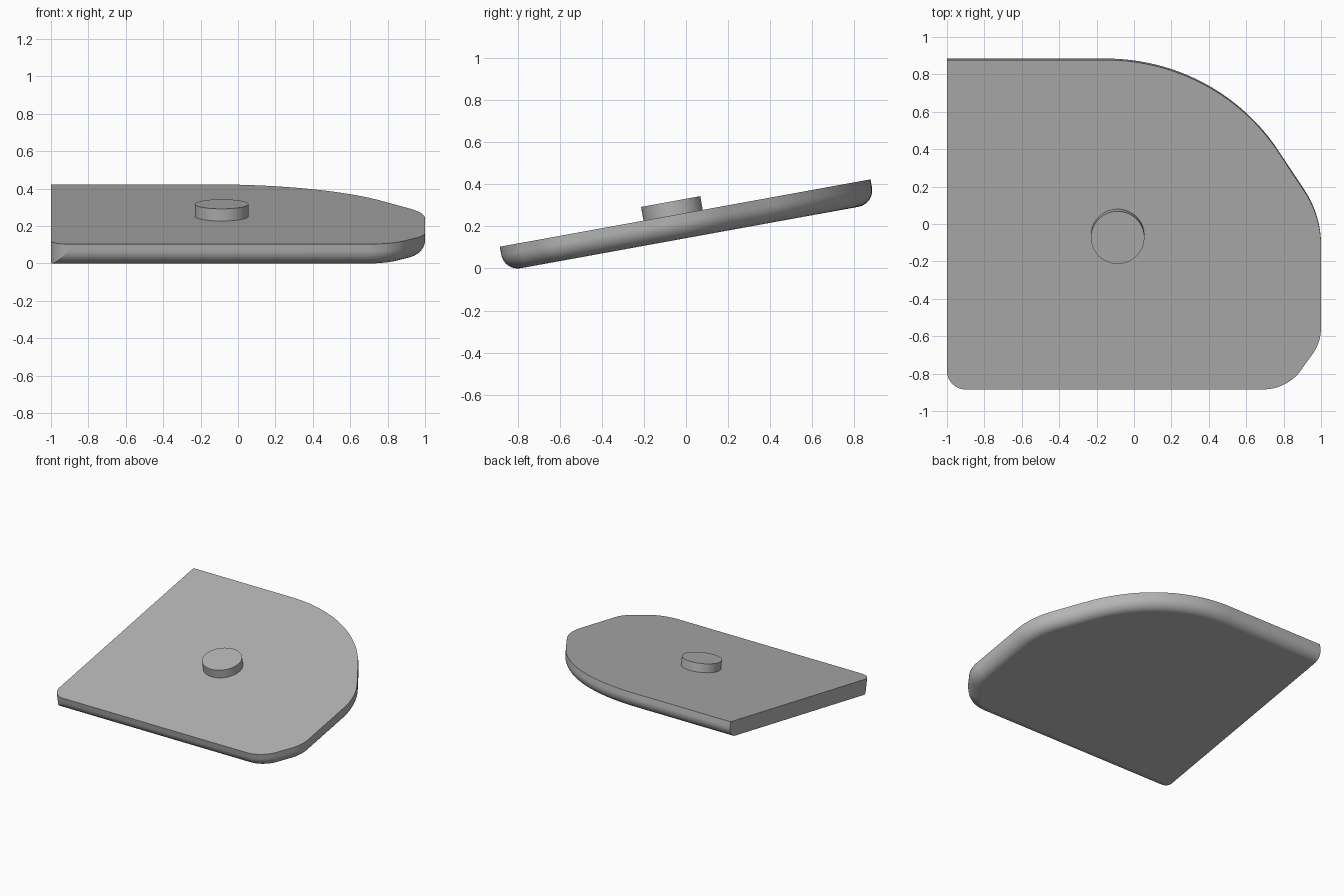
import bpy, bmesh
from math import sin, cos, asin, radians, pi

if "Cube" in bpy.data.objects:
    bpy.data.objects.remove(bpy.data.objects["Cube"], do_unlink=True)

THICK, FILLET, HALF = 0.118, 0.08, 0.895
TILT = radians(10.3)

grey = bpy.data.materials.new("plain grey")
grey.use_nodes = True
color = (0.46, 0.46, 0.46, 1)
grey.diffuse_color = color
grey.node_tree.nodes["Principled BSDF"].inputs["Base Color"].default_value = color


def arc(cx, cy, r, start, end, steps):
    angles = [start + (end - start) * i / steps for i in range(steps + 1)]
    return [(cx + r * cos(a), cy + r * sin(a)) for a in angles]


def outline(inset):
    """Clockwise plate outline; the flat left side and its corner are never inset."""
    pts = [(-1, HALF - inset)]
    for cx, cy, r, a, b, n in ((-0.15, -0.205, 1.1, 90, 34.5, 24),
                               (0.46, -0.115, 0.54, 34.5, 0, 12),
                               (0.75, -0.56, 0.25, 0, -39, 10),
                               (0.69, -0.645, 0.25, -39, -90, 12)):
        pts += arc(cx, cy, r - inset, radians(a), radians(b), n)
    corner = 0.1
    pts += arc(-0.9, corner - HALF, corner, -pi + asin((corner - inset) / corner), -pi, 10)
    return pts


def finish(bm, name):
    bmesh.ops.recalc_face_normals(bm, faces=bm.faces)
    mesh = bpy.data.meshes.new(name)
    bm.to_mesh(mesh)
    bm.free()
    mesh.materials.append(grey)
    ob = bpy.data.objects.new(name, mesh)
    bpy.context.collection.objects.link(ob)
    bpy.ops.object.select_all(action='DESELECT')
    ob.select_set(True)
    bpy.context.view_layer.objects.active = ob
    bpy.ops.object.shade_smooth_by_angle(angle=radians(30))
    ob.modifiers.new("flat caps", 'WEIGHTED_NORMAL').keep_sharp = True
    return ob


# Plate: straight rim, then a rounded lower edge
levels = [(0, 0)]
for i in range(11):
    a = pi / 2 * i / 10
    levels.append((FILLET * (1 - cos(a)), FILLET - THICK - FILLET * sin(a)))
bm = bmesh.new()
rings = [[bm.verts.new((x, y, z)) for x, y in outline(s)] for s, z in levels]
count = len(rings[0])
for upper, lower in zip(rings, rings[1:]):
    for i in range(count):
        j = (i + 1) % count
        bm.faces.new((upper[i], upper[j], lower[j], lower[i]))
bm.faces.new(rings[0])
bm.faces.new(rings[-1])
plate = finish(bm, "plate")
plate.rotation_euler.x = TILT
plate.location = (0, -0.004, 0.263)

# Round button standing on the plate
bm = bmesh.new()
bmesh.ops.create_cone(bm, cap_ends=True, segments=64, radius1=0.143, radius2=0.143, depth=0.075)
button = finish(bm, "button")
button.parent = plate
button.location = (-0.0875, -0.058, 0.0285)
